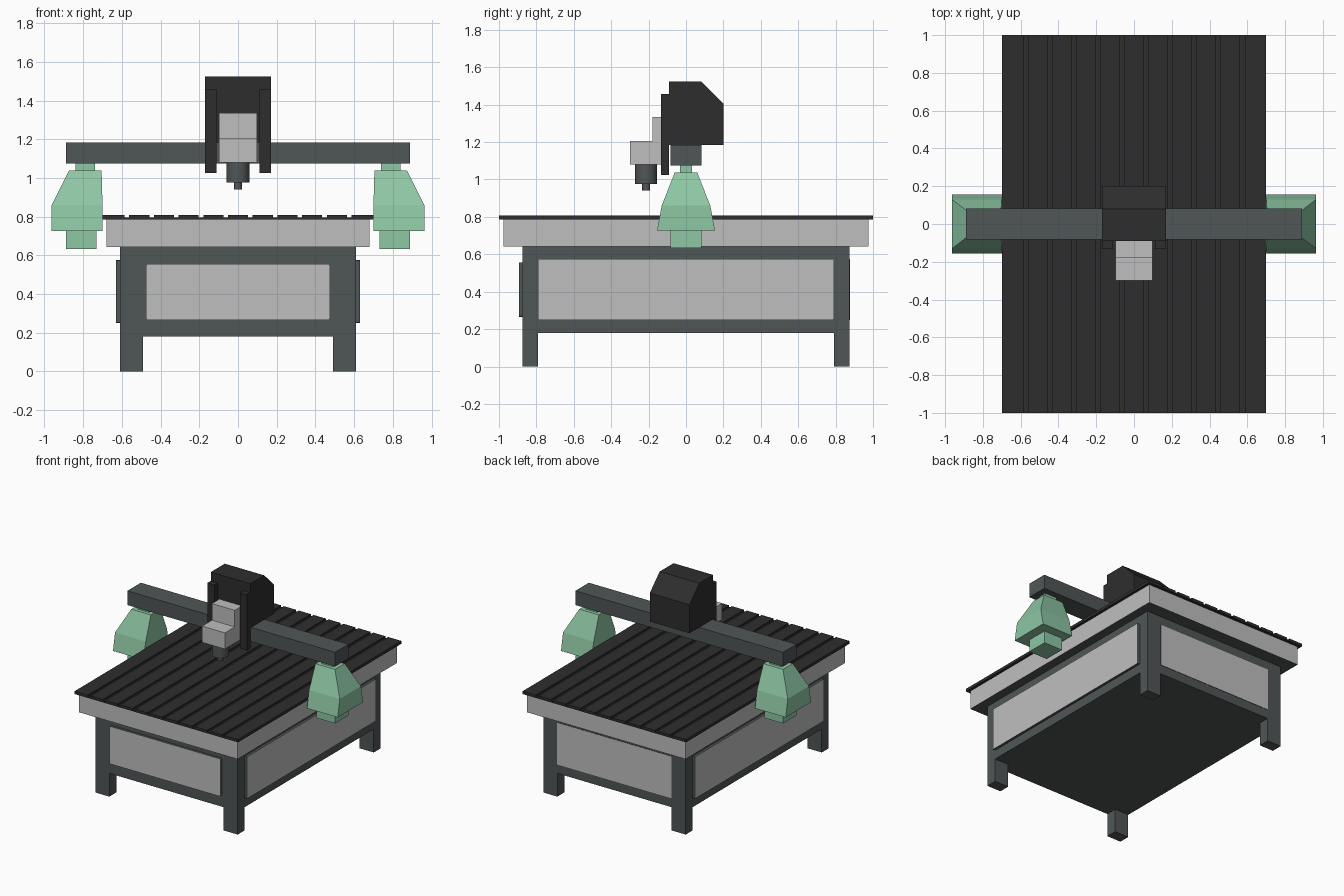
import bpy, bmesh, math
from mathutils import Vector

if "Cube" in bpy.data.objects:
    bpy.data.objects.remove(bpy.data.objects["Cube"])


def material(name, rgb):
    m = bpy.data.materials.new(name)
    m.diffuse_color = (*rgb, 1)
    m.use_nodes = True
    m.node_tree.nodes["Principled BSDF"].inputs["Base Color"].default_value = m.diffuse_color
    return m


BLACK = material("black", (0.027, 0.027, 0.027))
DARK = material("dark_grey", (0.08, 0.092, 0.094))
LIGHT = material("light_grey", (0.52, 0.52, 0.52))
GREEN = material("soft_green", (0.27, 0.57, 0.37))


def finish(name, bm, mats):
    bmesh.ops.recalc_face_normals(bm, faces=bm.faces)
    me = bpy.data.meshes.new(name)
    bm.to_mesh(me)
    bm.free()
    for m in mats:
        me.materials.append(m)
    ob = bpy.data.objects.new(name, me)
    bpy.context.collection.objects.link(ob)
    return ob


def loft(name, rings, *mats):
    """Skin a stack of matching point rings and cap both ends."""
    bm = bmesh.new()
    vs = [[bm.verts.new(p) for p in ring] for ring in rings]
    n = len(vs[0])
    for a, b in zip(vs, vs[1:]):
        for i in range(n):
            j = (i + 1) % n
            bm.faces.new((a[i], a[j], b[j], b[i]))
    bm.faces.new(vs[0][::-1])
    bm.faces.new(vs[-1])
    return finish(name, bm, mats)


def rect(x0, x1, y0, y1, z):
    return [(x0, y0, z), (x1, y0, z), (x1, y1, z), (x0, y1, z)]


def box(name, x0, x1, y0, y1, z0, z1, *mats):
    return loft(name, [rect(x0, x1, y0, y1, z0), rect(x0, x1, y0, y1, z1)], *mats)


def paint(ob, direction, index):
    """Give faces pointing along a direction another material."""
    for p in ob.data.polygons:
        if p.normal.dot(Vector(direction)) > 0.9:
            p.material_index = index


def panel(name, half, z0, z1, r, place, out):
    """Rounded plate: dark rim, light outer face. place(u, z, depth) -> point."""
    outline = []
    for cu, cz, a0 in ((half - r, z1 - r, 0), (r - half, z1 - r, 90),
                       (r - half, z0 + r, 180), (half - r, z0 + r, 270)):
        for k in range(4):
            a = math.radians(a0 + 30 * k)
            outline.append((cu + r * math.cos(a), cz + r * math.sin(a)))
    ob = loft(name, [[place(u, z, d) for u, z in outline] for d in (0, 1)], DARK, LIGHT)
    paint(ob, out, 1)


def cylinder(name, y, r, z0, z1, mat):
    ring = [(r * math.cos(k * math.pi / 16), y + r * math.sin(k * math.pi / 16))
            for k in range(32)]
    ob = loft(name, [[(a, b, z) for a, b in ring] for z in (z0, z1)], mat)
    for p in ob.data.polygons:
        p.use_smooth = len(p.vertices) == 4


# Base cabinet and legs
box("cabinet_frame", -0.61, 0.61, -0.875, 0.875, 0.18, 0.642, DARK)
for sx, nx in ((-1, "left"), (1, "right")):
    for sy, ny in ((-1, "front"), (1, "back")):
        xs, ys = sorted((sx * 0.49, sx * 0.61)), sorted((sy * 0.79, sy * 0.875))
        box(f"{ny}_{nx}_leg", *xs, *ys, 0, 0.18, DARK)

# Cabinet panels
panel("front_panel", 0.475, 0.265, 0.556, 0.012,
      lambda u, z, d: (u, -0.875 - 0.018 * d, z), (0, -1, 0))
panel("back_panel", 0.49, 0.25, 0.575, 0.004,
      lambda u, z, d: (u, 0.875 + 0.003 * d, z), (0, 1, 0))
for s, n in ((-1, "left"), (1, "right")):
    panel(f"{n}_panel", 0.79, 0.25, 0.575, 0.004,
          lambda u, z, d: (s * (0.61 + 0.02 * d), u, z), (s, 0, 0))

# Bed, dark underneath
bed = box("bed", -0.68, 0.68, -0.977, 0.977, 0.642, 0.786, LIGHT, DARK)
paint(bed, (0, 0, -1), 1)

# Slotted table top, one grooved profile run front to back
profile = [(-0.70, 0.786), (-0.70, 0.808)]
for k in range(10):
    c = -0.574 + k * 0.1276
    profile += [(c - 0.012, 0.808), (c - 0.012, 0.796), (c + 0.012, 0.796), (c + 0.012, 0.808)]
profile += [(0.70, 0.808), (0.70, 0.786)]
loft("slotted_table", [[(x, y, z) for x, z in profile] for y in (-1, 1)], BLACK)

# Gantry supports, mirrored left and right
for s, n in ((-1, "left"), (1, "right")):
    def tower(name, *levels):
        loft(f"{n}_{name}", [[(s * x, y, z) for x, y, z in rect(a, b, -h, h, z)]
                             for a, b, h, z in levels], GREEN)
    tower("gantry_foot", (0.73, 0.89, 0.083, 0.633), (0.73, 0.89, 0.083, 0.727))
    tower("gantry_support", (0.70, 0.963, 0.155, 0.727), (0.70, 0.963, 0.13, 0.86),
          (0.705, 0.873, 0.06, 1.038))
    tower("gantry_neck", (0.74, 0.84, 0.033, 1.038), (0.74, 0.84, 0.033, 1.074))

# Gantry beam
box("gantry_beam", -0.89, 0.89, -0.082, 0.082, 1.074, 1.184, DARK)

# Carriage housing and guide rails
side = [(-0.09, 1.184), (0.20, 1.184), (0.20, 1.405), (0.08, 1.525), (-0.09, 1.525)]
loft("carriage_housing", [[(x, y, z) for y, z in side] for x in (-0.17, 0.17)], BLACK)
for s, n in ((-1, "left"), (1, "right")):
    box(f"{n}_guide_rail", *sorted((s * 0.11, s * 0.17)), -0.133, -0.09, 1.025, 1.457, BLACK)

# Spindle mount (stepped) and spindle
step = [(-0.09, 1.08), (-0.09, 1.335), (-0.18, 1.335), (-0.18, 1.206), (-0.30, 1.206), (-0.30, 1.08)]
loft("spindle_mount", [[(x, y, z) for y, z in step] for x in (-0.098, 0.098)], LIGHT)
cylinder("spindle", -0.213, 0.059, 0.977, 1.08, DARK)
cylinder("spindle_tip", -0.213, 0.021, 0.941, 0.977, DARK)
